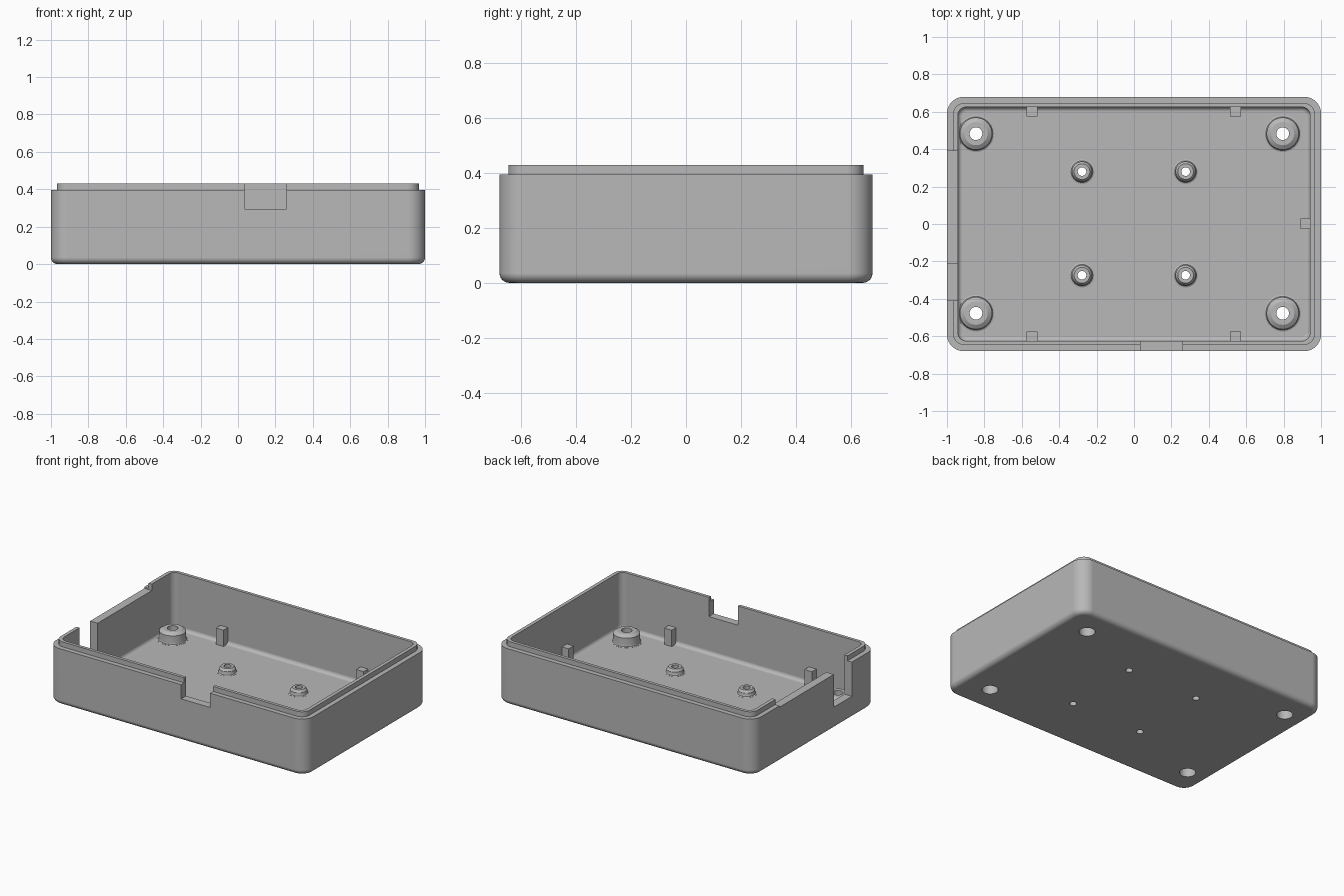
import bpy, bmesh, math
from mathutils import Vector

if "Cube" in bpy.data.objects:
    bpy.data.objects.remove(bpy.data.objects["Cube"], do_unlink=True)

grey = bpy.data.materials.new("plain_grey")
grey.use_nodes = True
grey.diffuse_color = (0.48, 0.48, 0.48, 1)
grey.node_tree.nodes["Principled BSDF"].inputs["Base Color"].default_value = (0.48, 0.48, 0.48, 1)

FLOOR, RIM, TOP = 0.035, 0.395, 0.43


def add_object(name, bm):
    bmesh.ops.recalc_face_normals(bm, faces=bm.faces)
    mesh = bpy.data.meshes.new(name)
    bm.to_mesh(mesh)
    bm.free()
    mesh.materials.append(grey)
    obj = bpy.data.objects.new(name, mesh)
    bpy.context.collection.objects.link(obj)
    return obj


def box(name, low, high, corner=0, foot=0):
    """Box with rounded upright edges and a rounded lower rim."""
    low, high = Vector(low), Vector(high)
    bm = bmesh.new()
    bmesh.ops.create_cube(bm, size=1)
    for v in bm.verts:
        v.co = [(l + h) / 2 + c * (h - l) for l, h, c in zip(low, high, v.co)]
    if corner:
        upright = [e for e in bm.edges if abs(e.verts[0].co.z - e.verts[1].co.z) > 1e-4]
        bmesh.ops.bevel(bm, geom=upright, offset=corner, segments=10,
                        profile=0.5, affect='EDGES')
    if foot:
        lower = [e for e in bm.edges if all(v.co.z < low.z + 1e-4 for v in e.verts)]
        bmesh.ops.bevel(bm, geom=lower, offset=foot, segments=6,
                        profile=0.5, affect='EDGES')
    return add_object(name, bm)


def lathe(name, profile, place, steps=40):
    """Closed profile of (radius, height) points turned about an upright axis."""
    bm = bmesh.new()
    rings = []
    for i in range(steps):
        a = math.tau * i / steps
        rings.append([bm.verts.new((place[0] + r * math.cos(a),
                                    place[1] + r * math.sin(a), z)) for r, z in profile])
    n = len(profile)
    for i in range(steps):
        a, b = rings[i], rings[(i + 1) % steps]
        for j in range(n):
            k = (j + 1) % n
            bm.faces.new((a[j], b[j], b[k], a[k]))
    return add_object(name, bm)


def cylinder(name, place, radius):
    bm = bmesh.new()
    bmesh.ops.create_cone(bm, cap_ends=True, segments=40, radius1=radius, radius2=radius, depth=0.12)
    bmesh.ops.translate(bm, verts=bm.verts, vec=(place[0], place[1], 0))
    return add_object(name, bm)


def combine(target, other, operation):
    mod = target.modifiers.new(operation.lower(), 'BOOLEAN')
    mod.object, mod.operation, mod.solver = other, operation, 'EXACT'
    bpy.context.view_layer.objects.active = target
    bpy.ops.object.modifier_apply(modifier=mod.name)
    bpy.data.objects.remove(other, do_unlink=True)


def smooth(obj):
    bpy.ops.object.select_all(action='DESELECT')
    obj.select_set(True)
    bpy.context.view_layer.objects.active = obj
    bpy.ops.object.shade_smooth_by_angle(angle=math.radians(30))
    obj.modifiers.new("even_shading", 'WEIGHTED_NORMAL').keep_sharp = True


# Tray with a raised inner lip
tray = box("tray", (-1, -0.68, 0), (1, 0.68, RIM), 0.09, 0.035)
combine(tray, box("lip", (-0.967, -0.647, 0.3), (0.967, 0.647, TOP), 0.06), 'UNION')
combine(tray, box("cavity", (-0.942, -0.625, FLOOR), (0.942, 0.625, 0.6), 0.045, 0.025), 'DIFFERENCE')

# Openings in the front wall and the right wall
combine(tray, box("front_cut", (0.035, -0.8, 0.295), (0.26, -0.55, 0.6)), 'DIFFERENCE')
combine(tray, box("deep_side_cut", (-1.1, -0.41, 0.155), (-0.88, -0.21, 0.6)), 'DIFFERENCE')
combine(tray, box("shallow_side_cut", (-1.1, -0.25, 0.385), (-0.88, 0.39, 0.6)), 'DIFFERENCE')

# Screw bosses and small standoffs, each with a hole through the floor
def mount(name, place, radius, top, crown, hole, bore, ledge):
    combine(tray, cylinder("hole", place, bore), 'DIFFERENCE')
    profile = [(bore, FLOOR - 0.004), (radius + 0.012, FLOOR - 0.004),
               (radius + 0.012, FLOOR + 0.001), (radius + 0.004, FLOOR + 0.004),
               (radius, FLOOR + 0.012), (radius, top - 0.016),
               (crown, top), (hole, top)]
    if bore > hole:
        profile += [(hole, ledge), (bore, ledge)]
    smooth(lathe(name, profile, place))


for side, x in (("right", -0.845), ("left", 0.795)):
    for end, y in (("front", -0.477), ("back", 0.483)):
        mount(f"{end}_{side}_screw_boss", (x, y), 0.086, 0.113, 0.062, 0.034, 0.052, 0.07)
for side, x in (("right", -0.278), ("left", 0.276)):
    for end, y in (("front", -0.274), ("back", 0.28)):
        mount(f"{end}_{side}_standoff", (x, y), 0.054, 0.076, 0.042, 0.023, 0.023, 0)

# Support posts against the walls
for side, x in (("right", -0.545), ("left", 0.543)):
    for end, y in (("front", -0.602), ("back", 0.602)):
        box(f"{end}_{side}_post", (x - 0.029, y - 0.026, 0.03), (x + 0.029, y + 0.026, 0.15))
box("side_post", (0.89, -0.026, 0.03), (0.945, 0.029, 0.15))

smooth(tray)
